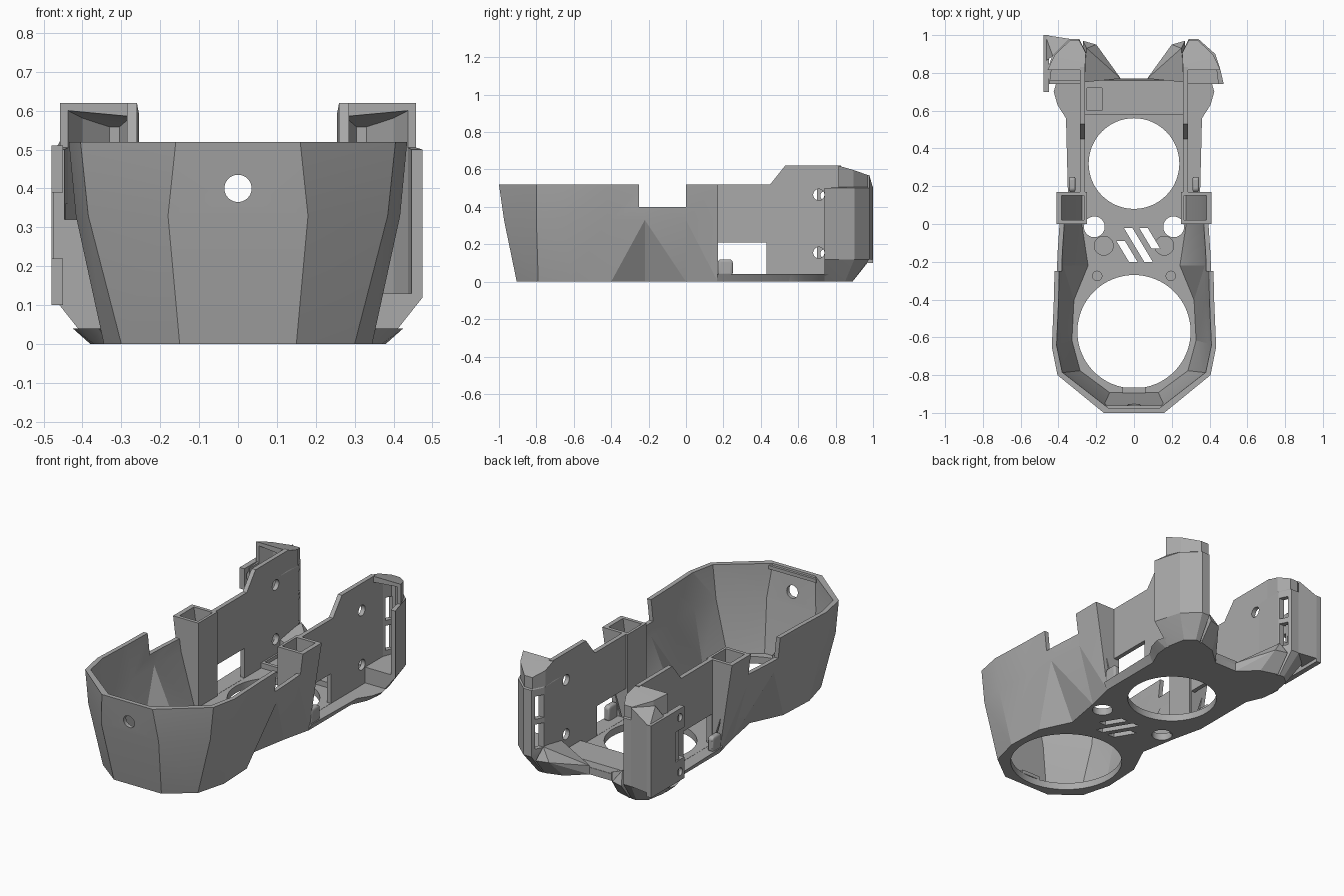
import bpy, bmesh, math
from mathutils import Vector

cube = bpy.data.objects.get("Cube")
if cube:
    bpy.data.objects.remove(cube)

grey = bpy.data.materials.new("plain grey")
grey.use_nodes = True
grey.diffuse_color = (0.4, 0.4, 0.4, 1)
grey.node_tree.nodes["Principled BSDF"].inputs["Base Color"].default_value = (0.4, 0.4, 0.4, 1)


def finish(name, bm):
    bmesh.ops.recalc_face_normals(bm, faces=bm.faces)
    me = bpy.data.meshes.new(name)
    bm.to_mesh(me)
    bm.free()
    me.materials.append(grey)
    ob = bpy.data.objects.new(name, me)
    bpy.context.collection.objects.link(ob)
    return ob


def loft(name, rings):
    """Skin matching closed rings and cap both ends."""
    bm = bmesh.new()
    vs = [[bm.verts.new(p) for p in r] for r in rings]
    n = len(rings[0])
    for a, b in zip(vs, vs[1:]):
        for i in range(n):
            j = (i + 1) % n
            bm.faces.new((a[i], a[j], b[j], b[i]))
    bm.faces.new(vs[0])
    bm.faces.new(vs[-1])
    bmesh.ops.triangulate(bm, faces=bm.faces[:])
    return finish(name, bm)


def hull(name, pts):
    bm = bmesh.new()
    for p in pts:
        bm.verts.new(p)
    bmesh.ops.convex_hull(bm, input=bm.verts[:])
    return finish(name, bm)


def box(name, x, y, z, s=1):
    return hull(name, [(s * a, b, c) for a in x for b in y for c in z])


def prism(name, outline, z0, z1):
    return loft(name, [[(x, y, z) for x, y in outline] for z in (z0, z1)])


def rod(x, y, z, r, depth, axis="z"):
    """Round cutter."""
    bm = bmesh.new()
    bmesh.ops.create_cone(bm, cap_ends=True, segments=64, radius1=r, radius2=r, depth=depth)
    ob = finish("cutter", bm)
    rot = {"z": (0, 0, 0), "x": (0, math.pi / 2, 0), "y": (math.pi / 2, 0, 0)}[axis]
    ob.rotation_euler = rot
    ob.location = (x, y, z)
    return ob


def cut(ob, cutters, keep=False):
    for c in cutters:
        m = ob.modifiers.new("cut", "BOOLEAN")
        m.operation, m.solver, m.object = "DIFFERENCE", "EXACT", c
        c.hide_render = True
    bpy.context.view_layer.update()
    dg = bpy.context.evaluated_depsgraph_get()
    me = bpy.data.meshes.new_from_object(ob.evaluated_get(dg))
    ob.modifiers.clear()
    ob.data = me
    if not keep:
        for c in cutters:
            bpy.data.objects.remove(c)


def both(half):
    """Close a half outline by mirroring it in x."""
    return half + [(-x, y) for x, y in reversed(half)]


# Faceted front bowl
levels = [
    (0, [(.15, -.905), (.30, -.79), (.345, -.62), (.335, -.4), (.25, -.22), (.29, 0), (.33, .17)]),
    (.33, [(.18, -.973), (.385, -.8), (.417, -.64), (.4, -.42), (.4, -.22), (.385, 0), (.38, .17)]),
    (.52, [(.16, -1), (.405, -.8), (.435, -.65), (.425, -.42), (.42, -.22), (.41, 0), (.41, .17)]),
]


def bowl_ring(z, half, inset=0):
    pts = []
    for x, y in half:
        if inset:
            y = .3 if y > .1 else y + inset * max(0, -(y + .5)) * 2
            x -= inset
        pts.append((x, y))
    return [(x, y, z) for x, y in both(pts)]


def between(a, b, t):
    return [Vector(p).lerp(Vector(q), t) for p, q in zip(a, b)]


bowl = loft("front_bowl", [bowl_ring(z, h) for z, h in levels])
inner = [bowl_ring(z, h, .025) for z, h in levels]
inner[0] = between(inner[0], inner[1], .04 / .33)
inner.append(between(inner[1], inner[2], 1.2))
cavity = loft("cutter", inner)
notch = box("cutter", (-.6, .6), (-.25, 0), (.4, .7))

# Floor openings
holes = [rod(0, -.57, 0, .3, .3), rod(0, .32, 0, .24, .3)]
for s in (-1, 1):
    holes += [rod(s * .21, -.015, 0, .055, .3), rod(s * .16, -.115, .04, .05, .02),
              rod(s * .195, -.275, .04, .025, .02)]
for x, y0, y1 in ((-.06, -.2, -.09), (0, -.2, -.02), (.06, -.13, -.02)):
    d = (y1 - y0) * .3
    holes.append(prism("cutter", [(x - d, y1), (x - d + .045, y1), (x + d + .045, y0), (x + d, y0)],
                       -.1, .1))
cut(bowl, [cavity, notch, rod(0, -1, .4, .035, .3, "y")] + holes[:1] + holes[2:])

# Rear floor with flared edge
low = both([(.33, .165), (.33, .55), (.37, .64), (.38, .72), (.34, .8), (.08, .77)])
top = both([(.35, .165), (.36, .56), (.405, .63), (.425, .7), (.4, .79), (.08, .77)])
floor = loft("rear_floor", [[(x, y, z) for x, y in r] for z, r in ((0, low), (.04, top))])
cut(floor, [holes[1]], keep=True)
cut(bowl, [holes[1]])

# Front lip tabs and rear crossbar
box("front_ledge", (-.06, .06), (-.895, -.865), (.04, .06))
box("front_rim_tab", (-.15, .15), (-.975, -.96), (.49, .51))
bar = hull("rear_crossbar", [(s * x, y, z) for s in (-1, 1) for x, y, z in
           ((.26, .58, .03), (.26, .58, .07), (.26, .77, .03), (.26, .76, .07),
            (.08, .77, .03), (.08, .76, .07))])
cut(bar, [box("cutter", (-.25, -.17), (.6, .72), (.05, .1))])

for s, side in ((1, "left"), (-1, "right")):
    # Hollow post at the back of the bowl
    post = hull(side + "_post", [(s * x, y, z) for y in (0, .17) for x, z in
                ((.25, .02), (.28, .02), (.25, .52), (.375, .32), (.408, .52))])
    cut(post, [hull("cutter", [(s * x, y, z) for y in (.02, .15) for x, z in
               ((.265, .06), (.275, .06), (.265, .6), (.355, .32), (.395, .6))])])

    # Side wall with window and screw holes
    profile = [(.15, .02), (.15, .52), (.45, .52), (.53, .62), (.83, .62), (.83, .02)]
    wall = loft(side + "_wall", [[(s * x, y, z) for y, z in profile] for x in (.26, .285)])
    cut(wall, [box("cutter", (.2, .3), (.172, .43), (.041, .21), s)]
        + [rod(s * .27, .71, z, .03, .2, "x") for z in (.155, .465)])
    tab = box(side + "_tab", (.31, .345), (.17, .25), (.03, .12), s)
    bev = tab.modifiers.new("round", "BEVEL")
    bev.width, bev.segments = .015, 3

    # Hollow rear ear, open to the front and stepped back above a ledge
    foot = [(.26, .74), (.255, .86), (.28, .89), (.31, .89), (.36, .85), (.38, .74)]
    body = [(.26, .74), (.255, .91), (.29, .98), (.34, .98), (.43, .9), (.475, .74)]
    crown = [(.26, .815), (.255, .905), (.29, .972), (.34, .972), (.42, .895), (.458, .815)]
    rings = [[(s * x, y, z) for x, y in r]
             for z, r in ((0, foot), (.12, body), (.5, body), (.505, crown))]
    rings.append([(s * x, y, .62 - max(0, y - .83) * .35) for x, y in crown])
    ear = loft(side + "_ear", rings)
    mouth = [(.285, .7), (.285, .9), (.305, .95), (.33, .95), (.4, .885), (.437, .815), (.452, .7)]
    low_z = .13 if s > 0 else .32
    cuts = [hull("cutter", [(s * x, y, z) for x, y in mouth
                            for z in (low_z, .6 - max(0, y - .83) * .35)])]
    cuts += [box("cutter", (.2, .31), (.915, .96), z, s) for z in ((.16, .3), (.33, .46))]
    if s < 0:
        pocket = [(s * x, max(y, .76)) for x, y in mouth]
        cuts.append(prism("cutter", pocket, .13, .36))
    cut(ear, cuts)

    # Sloped corner bracket between crossbar and ear
    hull(side + "_corner_bracket", [(s * x, y, z) for x, y, z in
         ((.07, .77, 0), (.07, .77, .05), (.27, .75, 0), (.27, .75, .14), (.27, .89, 0),
          (.17, .86, 0), (.2, .95, .1), (.27, .97, .1), (.25, .93, .17))])

# Right ear mounting plate with screw holes, filled in behind
plate = box("right_mounting_plate", (-.48, -.45), (.7, 1), (.1, .51))
cut(plate, [rod(-.465, .74, z, .022, .2, "x") for z in (.15, .46)]
    + [box("cutter", (-.6, -.4), (.6, .78), (.22, .39))])
hull("right_plate_web", [(x, y, z) for x, y, top in
     ((-.47, 1, .5), (-.47, .86, .5), (-.43, .89, .57), (-.35, .97, .57), (-.34, .98, .57))
     for z in (.12, top)])

# Smooth only the gentle angles
for ob in bpy.context.collection.objects:
    if ob.type == "MESH" and ob.data.materials and ob.data.materials[0] == grey:
        bpy.ops.object.select_all(action="DESELECT")
        ob.select_set(True)
        bpy.context.view_layer.objects.active = ob
        bpy.ops.object.shade_smooth_by_angle(angle=math.radians(15))
